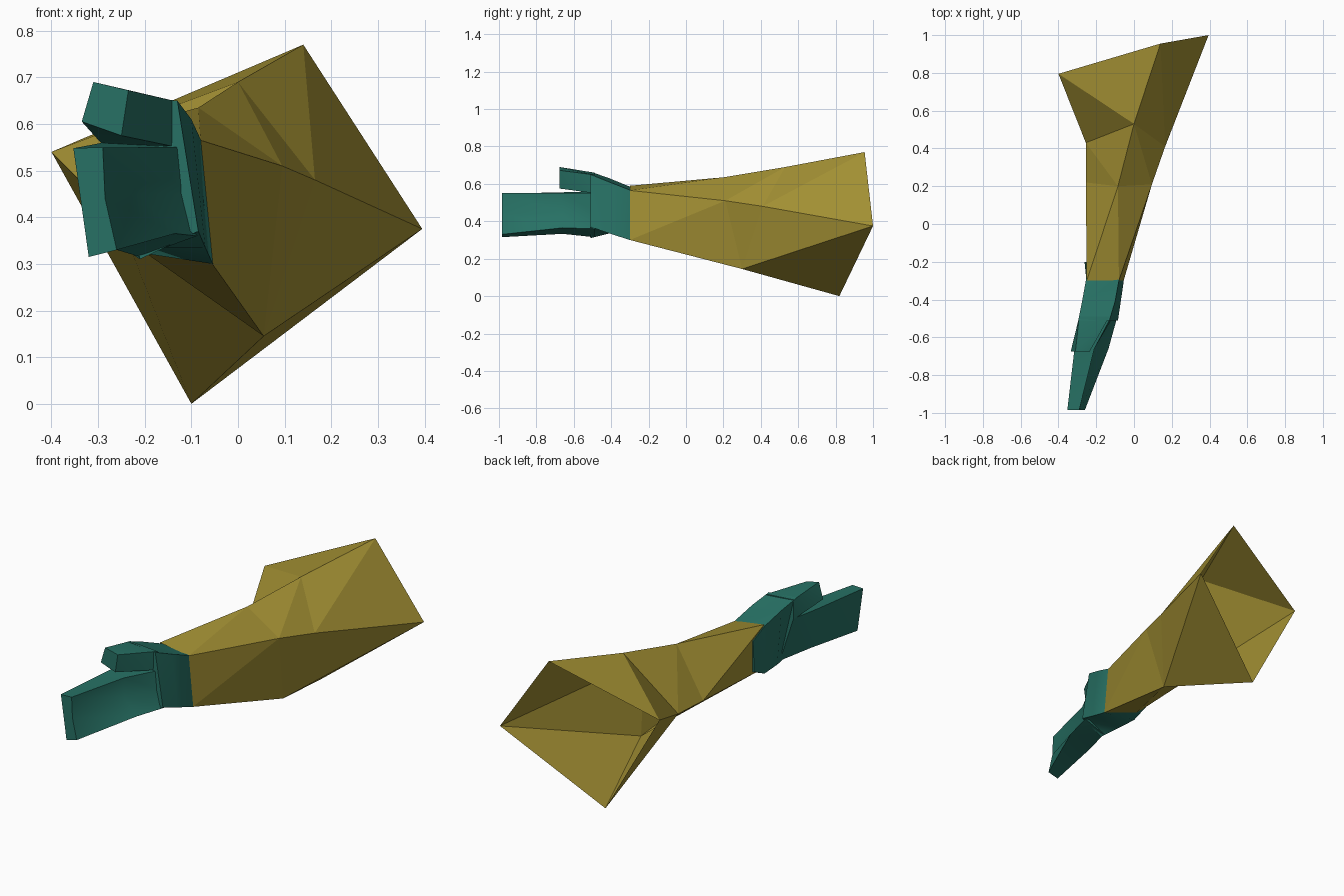
import bpy, bmesh, math

cube = bpy.data.objects.get("Cube")
if cube:
    bpy.data.objects.remove(cube, do_unlink=True)


def make_material(name, colour):
    mat = bpy.data.materials.new(name)
    mat.use_nodes = True
    mat.diffuse_color = colour
    bsdf = next(n for n in mat.node_tree.nodes if n.type == 'BSDF_PRINCIPLED')
    bsdf.inputs["Base Color"].default_value = colour
    bsdf.inputs["Roughness"].default_value = 0.8
    return mat


def loft(bm, rings, cap_start=False, cap_end=False):
    """Skin a row of closed rings with triangles, capping the ends on request."""
    rows = [[bm.verts.new(p) for p in ring] for ring in rings]
    count = len(rows[0])
    for near, far in zip(rows, rows[1:]):
        for i in range(count):
            j = (i + 1) % count
            bm.faces.new((near[i], near[j], far[i]))
            bm.faces.new((near[j], far[j], far[i]))
    if cap_start:
        bm.faces.new(rows[0])
    if cap_end:
        bm.faces.new(rows[-1])


def finish(bm, name, mat):
    bmesh.ops.remove_doubles(bm, verts=bm.verts, dist=0.0005)
    bmesh.ops.recalc_face_normals(bm, faces=bm.faces)
    mesh = bpy.data.meshes.new(name)
    bm.to_mesh(mesh)
    bm.free()
    mesh.materials.append(mat)
    obj = bpy.data.objects.new(name, mesh)
    bpy.context.collection.objects.link(obj)
    return obj


def section(y, *points):
    """A ring of (x, z) points standing at one depth."""
    return [(x, y, z) for x, z in points]


gold = make_material("ochre cloth", (0.36, 0.275, 0.033, 1))
teal = make_material("teal skin", (0.02, 0.165, 0.128, 1))

# Flared sleeve, open at the wide end: top, outer, lower and inner corner lines
elbow = (0.055, 0.30, 0.145)
bm = bmesh.new()
loft(bm, [
    [(-0.25, -0.30, 0.59), (-0.08, -0.30, 0.565), (-0.055, -0.30, 0.30), (-0.25, -0.29, 0.36)],
    [(-0.085, 0.20, 0.635), (0.095, 0.21, 0.51), elbow, (-0.255, 0.22, 0.385)],
    [(0.0, 0.53, 0.69), (0.165, 0.41, 0.48), elbow, (-0.255, 0.43, 0.395)],
    [(0.14, 0.955, 0.77), (0.395, 1.0, 0.375), (-0.10, 0.82, 0.0), (-0.40, 0.795, 0.54)],
])
# the elbow point is shared, so drop the collapsed faces it leaves
bmesh.ops.dissolve_degenerate(bm, dist=0.0005, edges=bm.edges)
finish(bm, "sleeve", gold)

# Hand: palm block, cupped fingers and a raised thumb
bm = bmesh.new()
loft(bm, [
    section(-0.20, (-0.255, 0.54), (-0.10, 0.55), (-0.10, 0.32), (-0.262, 0.38)),
    section(-0.30, (-0.255, 0.585), (-0.08, 0.567), (-0.054, 0.30), (-0.252, 0.33)),
    section(-0.41, (-0.275, 0.63), (-0.10, 0.61), (-0.07, 0.335), (-0.25, 0.335)),
    section(-0.51, (-0.295, 0.665), (-0.13, 0.65), (-0.085, 0.37), (-0.21, 0.31)),
], True, True)
loft(bm, [
    section(-0.49, (-0.29, 0.56), (-0.12, 0.55), (-0.11, 0.45), (-0.088, 0.36), (-0.21, 0.315)),
    section(-0.66, (-0.315, 0.555), (-0.21, 0.55), (-0.21, 0.45), (-0.135, 0.365), (-0.27, 0.333)),
    section(-0.985, (-0.353, 0.548), (-0.29, 0.55), (-0.285, 0.44), (-0.26, 0.33), (-0.32, 0.315)),
], True, True)
loft(bm, [
    section(-0.49, (-0.29, 0.66), (-0.13, 0.648), (-0.13, 0.55), (-0.29, 0.555)),
    section(-0.675, (-0.31, 0.69), (-0.235, 0.672), (-0.25, 0.575), (-0.335, 0.605)),
], True, True)
hand = finish(bm, "hand", teal)

# Soft shading on the hand only
bpy.ops.object.select_all(action='DESELECT')
hand.select_set(True)
bpy.context.view_layer.objects.active = hand
bpy.ops.object.shade_smooth_by_angle(angle=math.radians(50))
